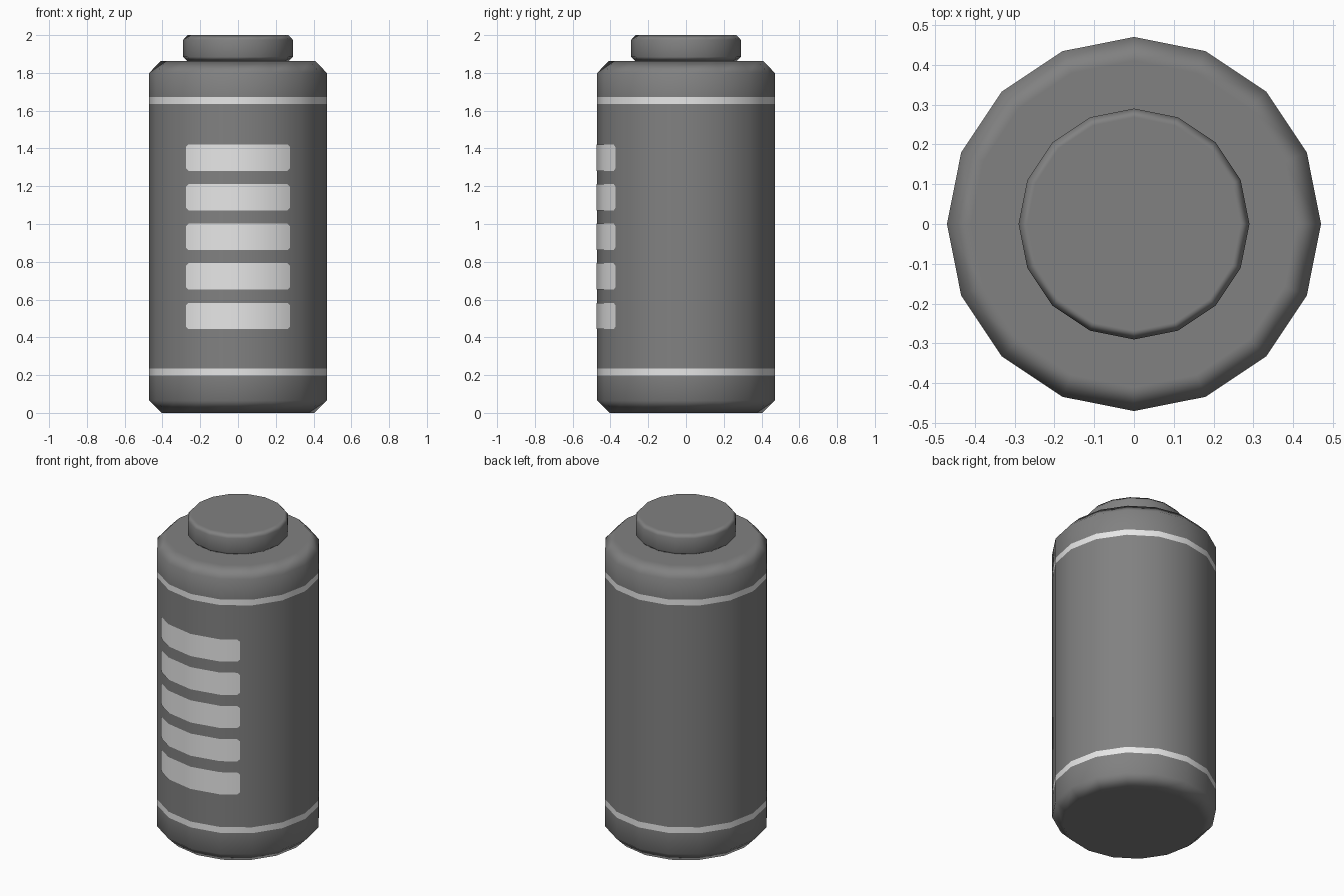
import bpy, bmesh, math

if "Cube" in bpy.data.objects:
    bpy.data.objects.remove(bpy.data.objects["Cube"])

SIDES = 16
R = 0.47


def material(name, v):
    m = bpy.data.materials.new(name)
    m.diffuse_color = (v, v, v, 1)
    m.use_nodes = True
    m.node_tree.nodes["Principled BSDF"].inputs["Base Color"].default_value = m.diffuse_color
    return m


DARK = material("dark grey", 0.22)
LIGHT = material("light grey", 0.8)


def finish(name, bm, mats):
    me = bpy.data.meshes.new(name)
    bm.to_mesh(me)
    bm.free()
    for m in mats:
        me.materials.append(m)
    ob = bpy.data.objects.new(name, me)
    bpy.context.collection.objects.link(ob)
    bpy.ops.object.select_all(action='DESELECT')
    ob.select_set(True)
    bpy.context.view_layer.objects.active = ob
    bpy.ops.object.shade_smooth_by_angle(angle=math.radians(60))
    return ob


def turned(name, profile, mats, bands=()):
    """Closed solid of revolution; faces within the height bands get slot 1."""
    bm = bmesh.new()
    rings = []
    for r, z in profile:
        rings.append([bm.verts.new((r * math.cos(2 * math.pi * i / SIDES),
                                    r * math.sin(2 * math.pi * i / SIDES), z))
                      for i in range(SIDES)])
    for a, b in zip(rings, rings[1:]):
        for i in range(SIDES):
            j = (i + 1) % SIDES
            f = bm.faces.new((a[i], a[j], b[j], b[i]))
            z = f.calc_center_median().z
            if any(lo < z < hi for lo, hi in bands):
                f.material_index = 1
    bm.faces.new(rings[0][::-1])
    bm.faces.new(rings[-1])
    ob = finish(name, bm, mats)
    # soft chamfers with flat ends
    wn = ob.modifiers.new("weighted normals", 'WEIGHTED_NORMAL')
    wn.keep_sharp = True
    wn.weight = 100
    return ob


# Battery body with two painted rings
BANDS = [(0.199, 0.236), (1.636, 1.672)]
profile = [(0.405, 0), (R, 0.065)]
profile += [(R, z) for band in BANDS for z in band]
profile += [(R, 1.80), (0.41, 1.862)]
turned("body", profile, [DARK, LIGHT], BANDS)

# Terminal cap
turned("terminal_cap", [(0.265, 1.86), (0.29, 1.885), (0.29, 1.975), (0.268, 2.0)], [DARK])


def front_y(x, r):
    """Depth of the 16-sided wall at x on the front side."""
    apothem = r * math.cos(math.pi / SIDES)
    step = 2 * math.pi / SIDES
    a = (math.floor(math.asin(abs(x) / r) / step) + 0.5) * step
    return -(apothem - abs(x) * math.sin(a)) / math.cos(a)


# Charge bars: thin plates following the front facets, corners clipped
RP = R + 0.003
half = [0, RP * math.sin(math.pi / 8), 0.262, 0.275]
xs = [-x for x in half[:0:-1]] + half
for k in range(5):
    zc = 0.513 + 0.2095 * k
    bm = bmesh.new()
    cols = []
    for x in xs:
        h = 0.057 if abs(x) > 0.27 else 0.07
        y = front_y(x, RP)
        cols.append((bm.verts.new((x, y, zc - h)), bm.verts.new((x, y, zc + h))))
    for a, b in zip(cols, cols[1:]):
        bm.faces.new((a[0], b[0], b[1], a[1]))
    finish("charge_bar_%d" % (k + 1), bm, [LIGHT])
